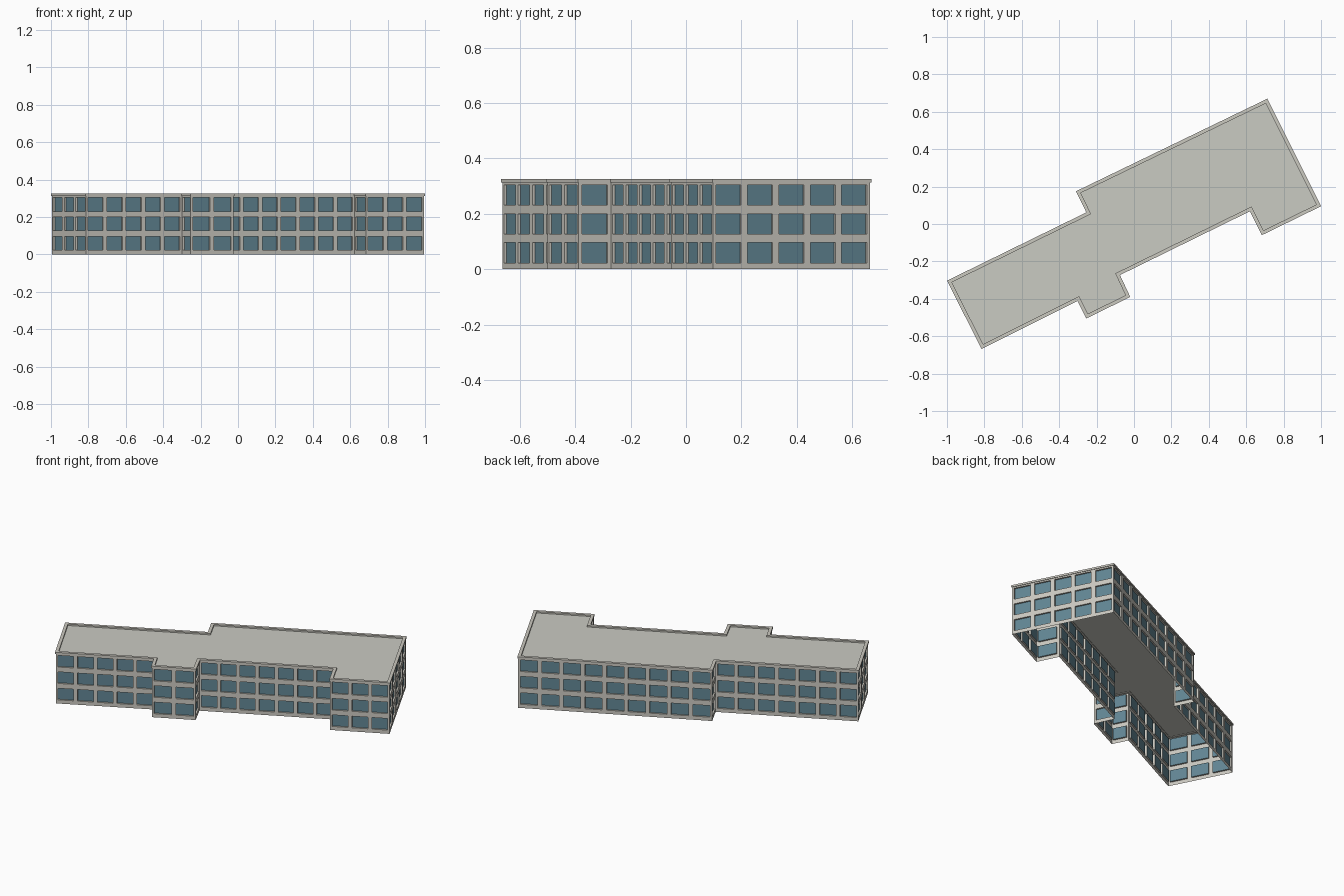
import bpy, bmesh
from mathutils import Vector

if "Cube" in bpy.data.objects:
    bpy.data.objects.remove(bpy.data.objects["Cube"])

# Footprint of the cornice, counter-clockwise
OUTLINE = [(-0.815, -0.668), (-0.302, -0.412), (-0.255, -0.505), (-0.02, -0.39),
           (-0.075, -0.273), (0.62, 0.068), (0.683, -0.06), (1.0, 0.095),
           (0.713, 0.67), (-0.31, 0.175), (-0.255, 0.062), (-1.0, -0.303)]
WALL_TOP, TOP, ROOF_Z = 0.313, 0.325, 0.316
RECESS = 0.01
ROWS = [(0.023, 0.096), (0.127, 0.2), (0.231, 0.304)]


def material(name, rgb):
    m = bpy.data.materials.new(name)
    m.diffuse_color = (*rgb, 1)
    m.use_nodes = True
    m.node_tree.nodes["Principled BSDF"].inputs["Base Color"].default_value = m.diffuse_color
    return m


STONE = material("warm grey wall", (0.60, 0.585, 0.53))
ROOF = material("pale grey roof", (0.59, 0.595, 0.54))
GLASS = material("blue grey glass", (0.122, 0.238, 0.296))


def inset(points, d):
    """Mitred inward offset of a closed outline."""
    pts = [Vector(p) for p in points]
    out = []
    for i, p in enumerate(pts):
        a = (p - pts[i - 1]).normalized()
        b = (pts[(i + 1) % len(pts)] - p).normalized()
        na, nb = Vector((-a.y, a.x)), Vector((-b.y, b.x))
        out.append(p + (na + nb) * (d / (1 + na.dot(nb))))
    return out


def add_face(bm, pts):
    return bm.faces.new([bm.verts.new(p) for p in pts])


def finish(bm, name, mat):
    bmesh.ops.remove_doubles(bm, verts=bm.verts, dist=1e-5)
    me = bpy.data.meshes.new(name)
    bm.to_mesh(me)
    bm.free()
    me.materials.append(mat)
    bpy.context.collection.objects.link(bpy.data.objects.new(name, me))


# Walls with recessed window openings, and the glass behind them
walls, glass = bmesh.new(), bmesh.new()
base = inset(OUTLINE, 0.004)
z_cuts = [0] + [z for row in ROWS for z in row] + [WALL_TOP]
for i, a in enumerate(base):
    b = base[(i + 1) % len(base)]
    length = (b - a).length
    d = (b - a) / length
    back = Vector((-d.y, d.x, 0)) * RECESS
    count = max(1, round(length / 0.12))
    pitch = length / count
    u_cuts = [0]
    for k in range(count):
        u_cuts += [(k + 0.1) * pitch, (k + 0.9) * pitch]
    u_cuts.append(length)
    for ui in range(len(u_cuts) - 1):
        for zi in range(len(z_cuts) - 1):
            quad = []
            for du, dz in ((0, 0), (1, 0), (1, 1), (0, 1)):
                p = a + d * u_cuts[ui + du]
                quad.append(Vector((p.x, p.y, z_cuts[zi + dz])))
            if ui % 2 and zi % 2:
                # opening: jambs, sill and lintel around a set-back pane
                for k in range(4):
                    p, q = quad[k], quad[(k + 1) % 4]
                    add_face(walls, [p, q, q + back, p + back])
                add_face(glass, [p + back for p in quad])
            else:
                add_face(walls, quad)
finish(walls, "walls", STONE)
finish(glass, "window_panes", GLASS)

# Cornice and parapet rim: a closed frame around the roof
rim = bmesh.new()
outer, inner = inset(OUTLINE, 0), inset(OUTLINE, 0.019)
section = [(outer, WALL_TOP), (outer, TOP), (inner, TOP), (inner, WALL_TOP)]
n = len(OUTLINE)
for i in range(n):
    j = (i + 1) % n
    for k in range(4):
        (r0, z0), (r1, z1) = section[k], section[(k + 1) % 4]
        add_face(rim, [(*r0[i], z0), (*r0[j], z0), (*r1[j], z1), (*r1[i], z1)])
bmesh.ops.remove_doubles(rim, verts=rim.verts, dist=1e-5)
bmesh.ops.recalc_face_normals(rim, faces=rim.faces)
finish(rim, "cornice", STONE)

# Flat roof inside the rim
roof = bmesh.new()
add_face(roof, [(p.x, p.y, ROOF_Z) for p in inset(OUTLINE, 0.017)])
finish(roof, "roof", ROOF)
